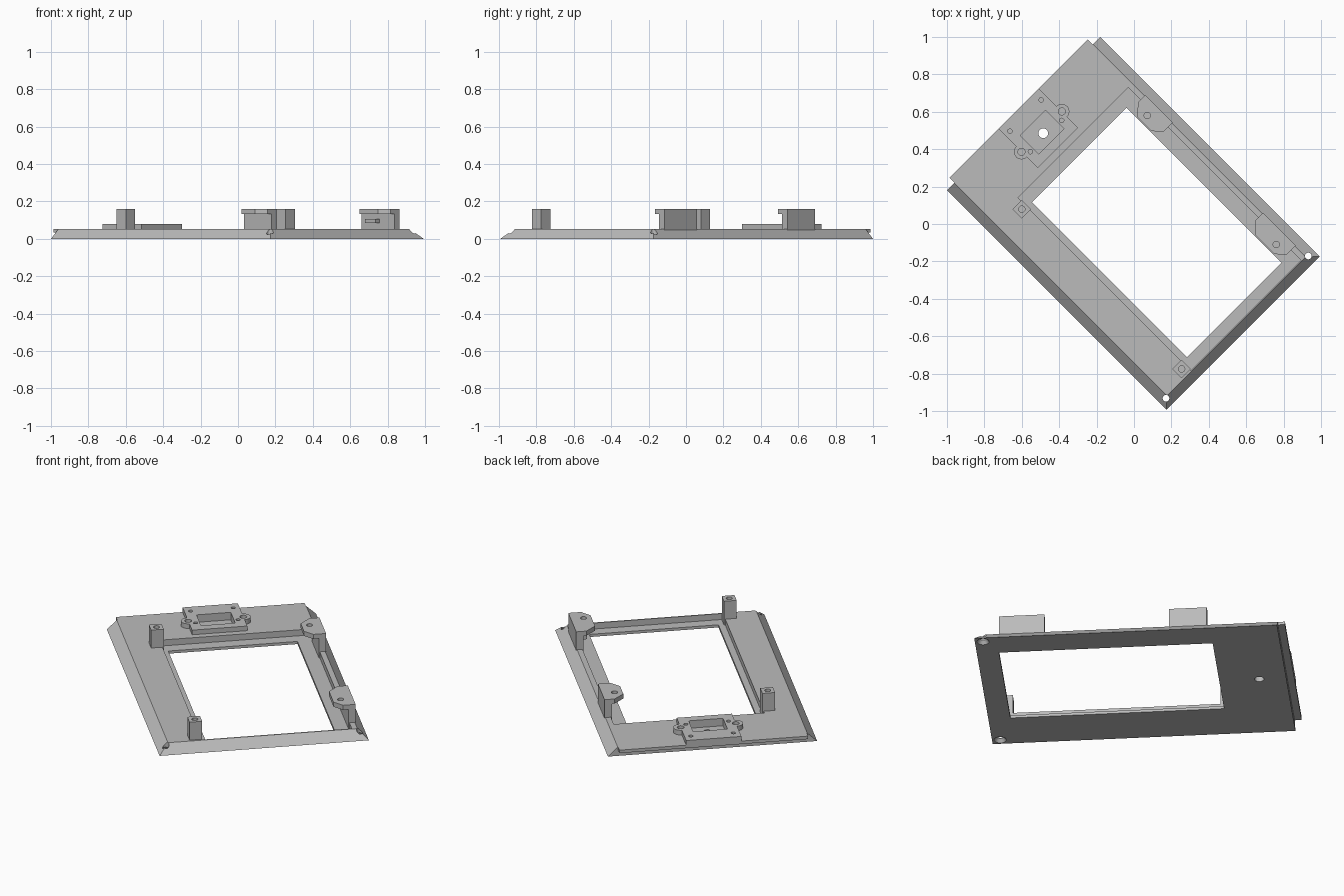
import bpy, bmesh, math
from mathutils import Matrix

cube = bpy.data.objects.get("Cube")
if cube:
    bpy.data.objects.remove(cube, do_unlink=True)

grey = bpy.data.materials.new("plain_grey")
grey.use_nodes = True
COLOUR = (0.5, 0.5, 0.5, 1)
grey.diffuse_color = COLOUR
grey.node_tree.nodes["Principled BSDF"].inputs["Base Color"].default_value = COLOUR

# Parts are laid out square to the frame, then turned to sit diagonally
TURN = Matrix.Rotation(math.radians(-45), 4, 'Z')


def prism(name, bottom, z0, z1, top=None):
    """Solid between a bottom outline and a matching top outline."""
    bm = bmesh.new()
    lo = [bm.verts.new((u, v, z0)) for u, v in bottom]
    hi = [bm.verts.new((u, v, z1)) for u, v in (top or bottom)]
    bm.faces.new(lo)
    bm.faces.new(hi)
    for i in range(len(lo)):
        j = (i + 1) % len(lo)
        bm.faces.new((lo[i], lo[j], hi[j], hi[i]))
    bmesh.ops.recalc_face_normals(bm, faces=bm.faces)
    bmesh.ops.transform(bm, matrix=TURN, verts=bm.verts)
    mesh = bpy.data.meshes.new(name)
    bm.to_mesh(mesh)
    bm.free()
    mesh.materials.append(grey)
    ob = bpy.data.objects.new(name, mesh)
    bpy.context.collection.objects.link(ob)
    return ob


def rect(u0, u1, v0, v1):
    return [(u0, v0), (u1, v0), (u1, v1), (u0, v1)]


def box(name, u0, u1, v0, v1, z0, z1):
    return prism(name, rect(u0, u1, v0, v1), z0, z1)


def ring(u, v, r, n=24):
    return [(u + r * math.cos(i * math.tau / n), v + r * math.sin(i * math.tau / n))
            for i in range(n)]


def rod(name, u, v, r, z0, z1, r_top=None):
    return prism(name, ring(u, v, r), z0, z1, ring(u, v, r_top or r))


def combine(target, other, operation='DIFFERENCE'):
    other.hide_render = True
    mod = target.modifiers.new("combine", 'BOOLEAN')
    mod.operation = operation
    mod.solver = 'EXACT'
    mod.object = other
    bpy.context.view_layer.objects.active = target
    bpy.ops.object.modifier_apply(modifier=mod.name)
    bpy.data.objects.remove(other, do_unlink=True)


END, RIM, TOP, FLOOR = -0.834, 0.58, 0.052, 0.016

# Bevelled frame with a lap lip at the square end
frame = prism("frame", rect(END, 0.825, -RIM, RIM), 0, TOP,
              rect(END, 0.775, -0.525, 0.525))
combine(frame, box("lip", -0.873, -0.8, -0.523, 0.523, 0.034, TOP), 'UNION')

# Raised mounting plate with two rounded ears
plate = box("plate", -0.873, -0.575, -0.153, 0.153, 0.04, 0.08)
for side in (-1, 1):
    combine(plate, rod("ear", -0.698, side * 0.153, 0.04, 0.04, 0.08), 'UNION')
combine(frame, plate, 'UNION')

# Pocket, opening and plate window
combine(frame, box("pocket", -0.537, 0.768, -0.34, 0.495, FLOOR, 0.2))
combine(frame, box("opening", -0.467, 0.704, -0.304, 0.412, -0.1, 0.2))
combine(frame, box("window", -0.765, -0.625, -0.095, 0.095, 0.035, 0.2))
combine(frame, rod("centre_hole", -0.686, 0, 0.026, -0.1, 0.2))

# Ear holes, pin holes and countersunk corner holes
for side in (-1, 1):
    combine(frame, rod("ear_hole", -0.698, side * 0.153, 0.019, 0.03, 0.2))
    for u in (-0.82, -0.665):
        combine(frame, rod("pin_hole", u, side * 0.118, 0.012, 0.05, 0.2))
    combine(frame, rod("corner_hole", 0.78, side * 0.538, 0.018, -0.1, 0.2))
    combine(frame, rod("countersink", 0.78, side * 0.538, 0.034, -0.001, 0.02, 0.018))
frame.name = "frame"

# Square screw posts
for name, u in (("rear_post", -0.48), ("front_post", 0.728)):
    post = box(name, u - 0.035, u + 0.035, -0.403, -0.333, 0.01, 0.16)
    combine(post, rod("screw_hole", u, -0.368, 0.017, 0.08, 0.3))

# Overhanging clips: outer wall with a chamfered cap
for name, u0, u1, hole in (("rear_clip", -0.445, -0.237, -0.36),
                           ("front_clip", 0.445, 0.693, 0.615)):
    clip = box(name, u0, u1, 0.49, 0.53, 0.01, 0.15)
    outline = [(u0, 0.53), (u0, 0.474), (u0 + 0.056, 0.416),
               (u1 - 0.05, 0.416), (u1, 0.46), (u1, 0.53)]
    combine(clip, prism("cap", outline, 0.132, 0.16), 'UNION')
    combine(clip, rod("screw_hole", hole, 0.46, 0.017, 0.1, 0.3))

# Small ledge beneath the front clip
box("clip_ledge", 0.5, 0.58, 0.46, 0.495, 0.085, 0.105)
